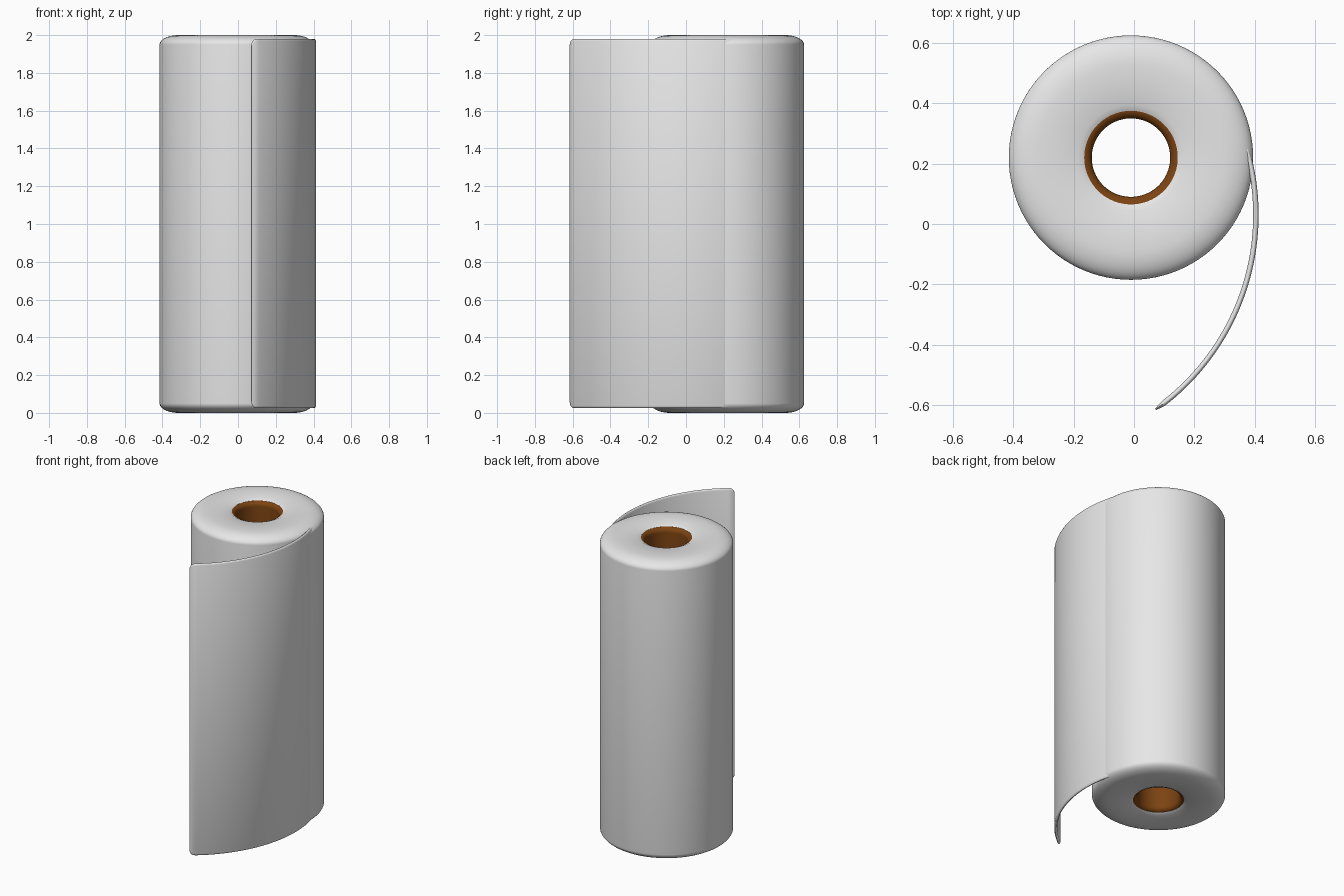
import bpy, bmesh, math

if "Cube" in bpy.data.objects:
    bpy.data.objects.remove(bpy.data.objects["Cube"])

CX, CY = -0.01, 0.22          # axis of the roll


def material(name, rgb):
    m = bpy.data.materials.new(name)
    m.diffuse_color = (*rgb, 1)
    m.use_nodes = True
    m.node_tree.nodes["Principled BSDF"].inputs["Base Color"].default_value = m.diffuse_color
    return m


def make_object(name, bm, mat, angle=40):
    bmesh.ops.recalc_face_normals(bm, faces=bm.faces)
    me = bpy.data.meshes.new(name)
    bm.to_mesh(me)
    bm.free()
    me.materials.append(mat)
    ob = bpy.data.objects.new(name, me)
    bpy.context.collection.objects.link(ob)
    bpy.ops.object.select_all(action='DESELECT')
    ob.select_set(True)
    bpy.context.view_layer.objects.active = ob
    bpy.ops.object.shade_smooth_by_angle(angle=math.radians(angle))
    return ob


def skin(bm, loops, closed):
    """Join a row of closed vertex loops with quads."""
    n = len(loops[0])
    pairs = list(zip(loops, loops[1:])) + ([(loops[-1], loops[0])] if closed else [])
    for a, b in pairs:
        for i in range(n):
            j = (i + 1) % n
            bm.faces.new((a[i], a[j], b[j], b[i]))


def ring_solid(name, half_profile, mat, segs=96):
    """Spin an upper half profile of (r, z), mirrored about z = 1."""
    prof = half_profile + [(r, 2 - z) for r, z in reversed(half_profile)]
    bm = bmesh.new()
    loops = []
    for k in range(segs):
        a = 2 * math.pi * k / segs
        loops.append([bm.verts.new((CX + r * math.cos(a), CY + r * math.sin(a), z))
                      for r, z in prof])
    skin(bm, loops, True)
    return make_object(name, bm, mat)


paper = material("white paper", (0.8, 0.8, 0.8))
card = material("brown cardboard", (0.2, 0.056, 0.006))

# Paper roll with softly rounded outer edges
corner = [(0.305 + 0.10 * math.sin(t), 1.95 + 0.05 * math.cos(t))
          for t in [math.pi / 2 * i / 10 for i in range(11)]]
ring_solid("paper_roll", [(0.155, 1.99), (0.175, 2.0)] + corner, paper)

# Cardboard tube with a rounded inner lip
lip = [(0.16 - 0.03 * math.sin(t), 1.96 + 0.03 * math.cos(t))
       for t in [math.pi / 2 * i / 6 for i in range(7)]]
ring_solid("cardboard_tube", list(reversed(lip + [])) + [(0.162, 1.985)], card)

# Loose sheet peeling off along an arc, with rounded free corners
AX, AY, R = -0.386, 0.03, 0.79
A0, A1 = math.radians(17), math.radians(-54.7)
LOW, HIGH, CR = 0.025, 1.98, 0.035
bm = bmesh.new()
loops = []
dists = [R * (A0 - A1) * (1 - i / 40) for i in range(39)] + [0.035, 0.024, 0.014, 0.006, 0.001]
for s in dists:                     # s = distance to the free end
    a = A1 + s / R
    cut = CR - math.sqrt(max(0, CR**2 - (CR - s)**2)) if s < CR else 0
    h = 0.009 * min(1, 0.25 + s / 0.04)
    lo, hi = LOW + cut, HIGH - cut
    sec = [(-h, lo + .012), (-h * .6, lo + .003), (0, lo), (h * .6, lo + .003), (h, lo + .012),
           (h, hi - .012), (h * .6, hi - .003), (0, hi), (-h * .6, hi - .003), (-h, hi - .012)]
    loops.append([bm.verts.new((AX + (R + d) * math.cos(a), AY + (R + d) * math.sin(a), z))
                  for d, z in sec])
skin(bm, loops, False)
bm.faces.new(loops[0])
bm.faces.new(loops[-1])
make_object("loose_sheet", bm, paper, 60)
